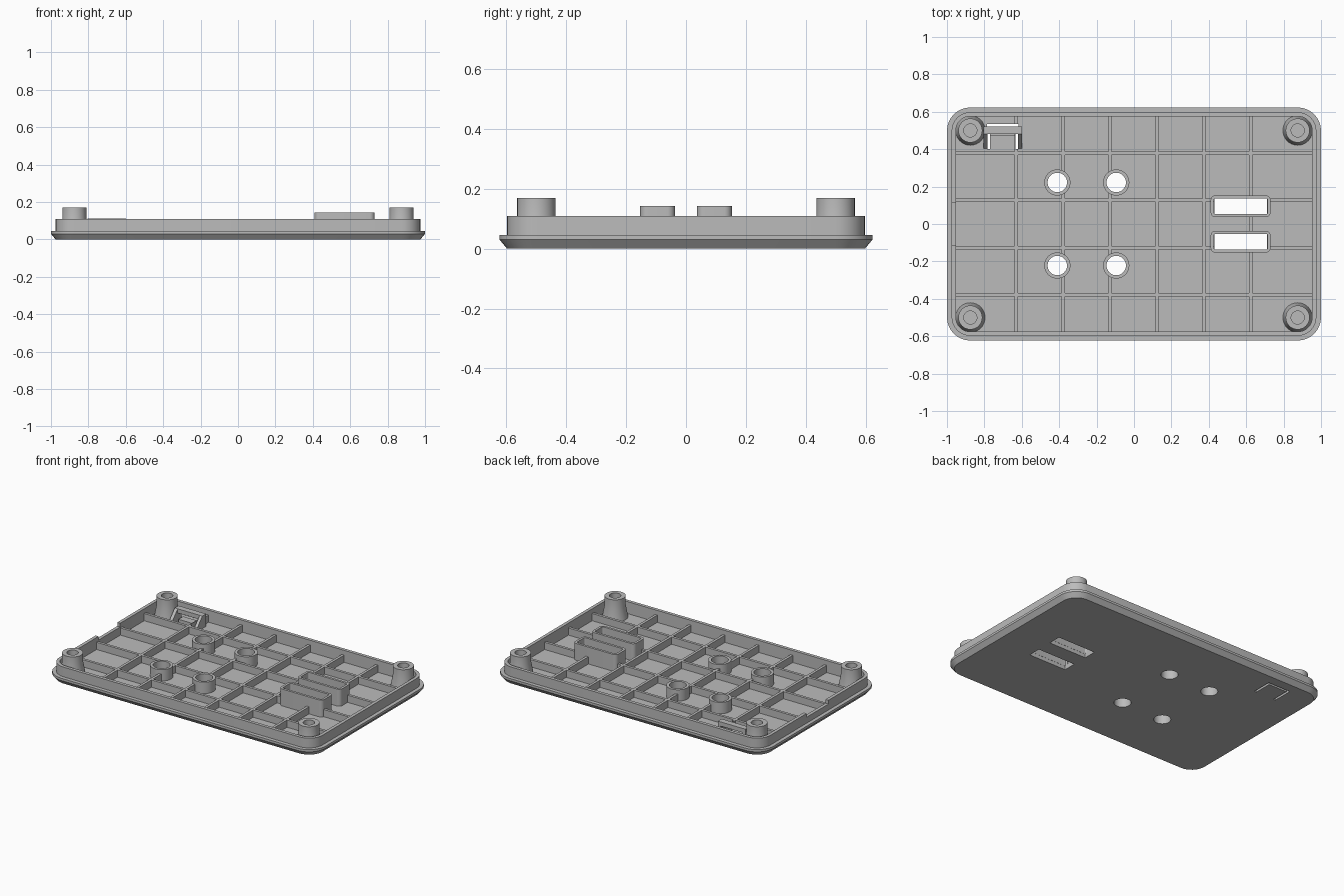
import bpy, bmesh, math

cube = bpy.data.objects.get("Cube")
if cube:
    bpy.data.objects.remove(cube)

grey = bpy.data.materials.new("mid grey plastic")
grey.use_nodes = True
grey.diffuse_color = (0.5, 0.5, 0.5, 1)
grey.node_tree.nodes["Principled BSDF"].inputs["Base Color"].default_value = grey.diffuse_color

FLOOR = 0.03


def finish(name, bm):
    bmesh.ops.recalc_face_normals(bm, faces=bm.faces)
    mesh = bpy.data.meshes.new(name)
    bm.to_mesh(mesh)
    bm.free()
    obj = bpy.data.objects.new(name, mesh)
    bpy.context.collection.objects.link(obj)
    mesh.materials.append(grey)
    return obj


def activate(obj):
    bpy.ops.object.select_all(action="DESELECT")
    obj.select_set(True)
    bpy.context.view_layer.objects.active = obj


def smooth(obj):
    activate(obj)
    bpy.ops.object.shade_smooth_by_angle(angle=math.radians(30))


def cut(obj, cutter):
    activate(obj)
    mod = obj.modifiers.new("holes", "BOOLEAN")
    mod.operation, mod.solver, mod.object = "DIFFERENCE", "EXACT", cutter
    bpy.ops.object.modifier_apply(modifier=mod.name)


def bridge(bm, rings):
    for a, b in zip(rings, rings[1:]):
        for i in range(len(a)):
            j = (i + 1) % len(a)
            bm.faces.new((a[i], a[j], b[j], b[i]))


def rounded_ring(bm, cx, cy, hx, hy, r, z, steps=8):
    """Loop of vertices around a rounded rectangle."""
    ring = []
    for q, (sx, sy) in enumerate([(1, 1), (-1, 1), (-1, -1), (1, -1)]):
        for k in range(steps + 1):
            a = math.pi / 2 * (q + k / steps)
            ring.append(bm.verts.new((cx + sx * (hx - r) + r * math.cos(a),
                                      cy + sy * (hy - r) + r * math.sin(a), z)))
    return ring


def rounded_stack(bm, cx, cy, hx, hy, r, profile, capped=True):
    """Rounded rectangle swept through (inset, height) steps."""
    rings = [rounded_ring(bm, cx, cy, hx - i, hy - i, r - i, z) for i, z in profile]
    if capped:
        bm.faces.new(rings[0])
        bm.faces.new(rings[-1])
    else:
        rings.append(rings[0])
    bridge(bm, rings)


def lathe(bm, cx, cy, profile, capped=True, sides=40):
    rings = []
    for r, z in profile:
        rings.append([bm.verts.new((cx + r * math.cos(2 * math.pi * k / sides),
                                    cy + r * math.sin(2 * math.pi * k / sides), z))
                      for k in range(sides)])
    if capped:
        bm.faces.new(rings[0])
        bm.faces.new(rings[-1])
    else:
        rings.append(rings[0])
    bridge(bm, rings)


def box(bm, x0, x1, y0, y1, z0, z1):
    vs = bmesh.ops.create_cube(bm, size=1)["verts"]
    for v in vs:
        v.co = ((x0, x1)[v.co.x > 0], (y0, y1)[v.co.y > 0], (z0, z1)[v.co.z > 0])
    return vs


bosses = [(x, y) for x in (-0.41, -0.095) for y in (-0.222, 0.222)]
slots = [(0.57, -0.095), (0.57, 0.095)]

# Cutter for screw holes, long slots, latch slits and the wall notch
bm = bmesh.new()
for x, y in bosses:
    lathe(bm, x, y, [(0.052, -0.1), (0.052, 0.3)])
for x, y in slots:
    box(bm, x - 0.14, x + 0.14, y - 0.043, y + 0.043, -0.1, 0.3)
slit = [(-0.785, 0.40), (-0.785, 0.535), (-0.618, 0.535), (-0.618, 0.40),
        (-0.634, 0.40), (-0.634, 0.52), (-0.770, 0.52), (-0.770, 0.40)]
low, high = [[bm.verts.new((x, y, z)) for x, y in slit] for z in (-0.1, 0.2)]
bm.faces.new(low)
bm.faces.new(high)
bridge(bm, [low, high])
box(bm, -1.1, -0.94, -0.115, 0.115, 0.085, 0.3)
cutter = finish("hole_cutter", bm)
cutter.hide_render = True

# Tray: chamfered plate, stepped lip and hollow inside
bm = bmesh.new()
rounded_stack(bm, 0, 0, 1.0, 0.623, 0.125,
              [(0.025, 0), (0, FLOOR), (0, 0.045), (0.025, 0.045),
               (0.025, 0.11), (0.047, 0.11), (0.047, FLOOR)])
tray = finish("tray", bm)
cut(tray, cutter)
smooth(tray)

# Stiffening ribs in both directions
RIB, TOP = 0.009, 0.078
for i in range(6):
    x = -0.63 + 0.251 * i
    bm = bmesh.new()
    box(bm, x - RIB, x + RIB, -0.58, 0.58, FLOOR - 0.005, TOP)
    cut(finish(f"cross_rib_{i + 1}", bm), cutter)
for i in range(4):
    y = -0.378 + 0.252 * i
    bm = bmesh.new()
    box(bm, -0.957, 0.957, y - RIB, y + RIB, FLOOR - 0.005, TOP)
    cut(finish(f"long_rib_{i + 1}", bm), cutter)
bpy.data.objects.remove(cutter)

# Corner posts with flared feet and blind screw holes
for sx in (-1, 1):
    for sy in (-1, 1):
        bm = bmesh.new()
        lathe(bm, sx * 0.875, sy * 0.5,
              [(0.08, FLOOR - 0.005), (0.064, 0.11), (0.064, 0.17), (0.035, 0.17), (0.035, 0.05)])
        smooth(finish(f"corner_post_{'left' if sx > 0 else 'right'}_{'back' if sy > 0 else 'front'}", bm))

# Open screw bosses
for i, (x, y) in enumerate(bosses):
    bm = bmesh.new()
    lathe(bm, x, y, [(0.07, FLOOR - 0.005), (0.07, 0.106), (0.052, 0.106), (0.052, FLOOR - 0.005)], False)
    smooth(finish(f"screw_boss_{i + 1}", bm))

# Sleeves around the long slots
for i, (x, y) in enumerate(slots):
    bm = bmesh.new()
    low, high = FLOOR - 0.005, 0.143
    rounded_stack(bm, x, y, 0.16, 0.058, 0.025,
                  [(0, low), (0, high), (0.016, high), (0.016, low)], False)
    smooth(finish(f"slot_sleeve_{i + 1}", bm))

# Latch: bridge bar, two sloped gussets and a tongue step
bm = bmesh.new()
box(bm, -0.805, -0.60, 0.48, 0.52, 0.085, 0.113)
finish("latch_bridge", bm)
for side, x0, x1 in (("right", -0.805, -0.783), ("left", -0.62, -0.60)):
    bm = bmesh.new()
    for v in box(bm, x0, x1, 0.40, 0.52, FLOOR - 0.005, 0.113):
        if v.co.z > 0.1 and v.co.y < 0.45:
            v.co.y = 0.48
    finish(f"latch_gusset_{side}", bm)
bm = bmesh.new()
box(bm, -0.77, -0.634, 0.47, 0.52, FLOOR - 0.005, 0.05)
finish("latch_tongue", bm)
